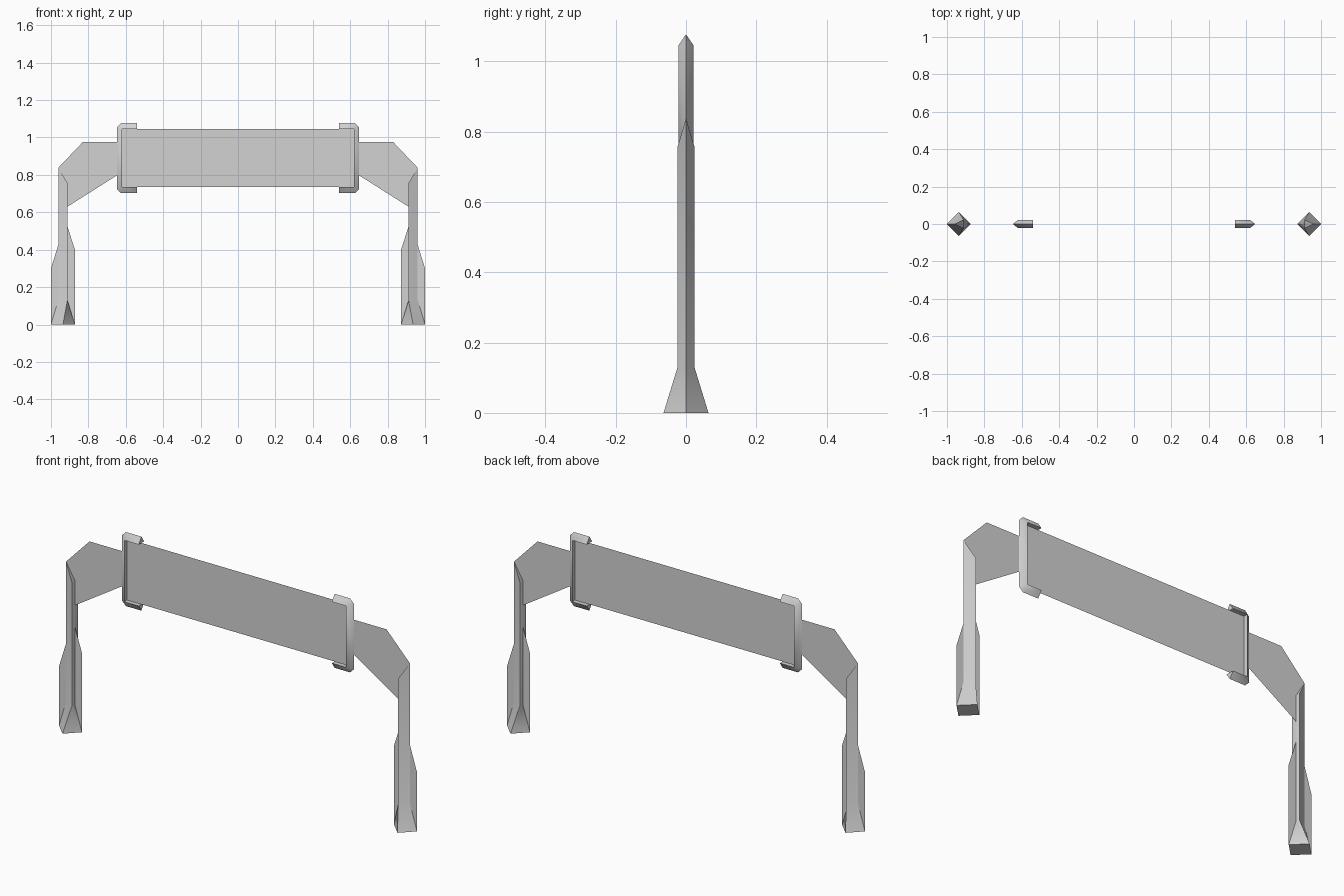
import bpy
import bmesh

if "Cube" in bpy.data.objects:
    bpy.data.objects.remove(bpy.data.objects["Cube"], do_unlink=True)

grey = bpy.data.materials.new("light_grey")
grey.use_nodes = True
COLOUR = (0.65, 0.65, 0.65, 1)
grey.diffuse_color = COLOUR
grey.node_tree.nodes["Principled BSDF"].inputs["Base Color"].default_value = COLOUR


def finish(name, bm, smooth=True):
    bmesh.ops.recalc_face_normals(bm, faces=bm.faces)
    mesh = bpy.data.meshes.new(name)
    bm.to_mesh(mesh)
    bm.free()
    mesh.materials.append(grey)
    obj = bpy.data.objects.new(name, mesh)
    bpy.context.collection.objects.link(obj)
    if smooth:
        bpy.ops.object.select_all(action="DESELECT")
        obj.select_set(True)
        bpy.context.view_layer.objects.active = obj
        bpy.ops.object.shade_smooth_by_angle(angle=1.2)
    return obj


def sheet(name, outline, side=1):
    """Flat sheet in the middle plane from an x, z outline."""
    bm = bmesh.new()
    bm.faces.new([bm.verts.new((side * x, 0, z)) for x, z in outline])
    finish(name, bm, smooth=False)


def loft(name, rings, side):
    """Closed solid through a series of equal sections."""
    bm = bmesh.new()
    loops = [[bm.verts.new((side * x, y, z)) for x, y, z in ring] for ring in rings]
    count = len(loops[0])
    for a, b in zip(loops, loops[1:]):
        for i in range(count):
            j = (i + 1) % count
            bm.faces.new((a[i], a[j], b[j], b[i]))
    bm.faces.new(loops[0])
    bm.faces.new(loops[-1])
    bmesh.ops.remove_doubles(bm, verts=bm.verts, dist=0.0005)
    finish(name, bm)


# Central banner panel
sheet("banner_panel", [(-0.62, 0.735), (0.62, 0.735), (0.62, 1.045), (-0.62, 1.045)])

# Post sections: wedge pointing outward above, diamond foot below
OUT, IN, HALF = 0.961, 0.912, 0.024
FOOT, MID = 0.064, 0.936


def wedge(outer_z, inner_z):
    return [(OUT, 0, outer_z), (IN, HALF, inner_z), (IN, 0, inner_z), (IN, -HALF, inner_z)]


foot = [(MID + FOOT, 0, 0), (MID, FOOT, 0), (MID - FOOT, 0, 0), (MID, -FOOT, 0)]

# Clamp path: inner corners doubled to meet the chamfered outer ridge
inner = [(0.54, 1.045), (0.62, 1.045), (0.62, 1.045),
         (0.62, 0.735), (0.62, 0.735), (0.54, 0.735)]
ridge = [(0.54, 1.077), (0.626, 1.077), (0.648, 1.055),
         (0.648, 0.725), (0.626, 0.703), (0.54, 0.703)]
clamp = [[(ix, -0.022, iz), (rx, 0, rz), (ix, 0.022, iz)]
         for (ix, iz), (rx, rz) in zip(inner, ridge)]

for label, side in (("left", 1), ("right", -1)):
    loft(label + "_post", [foot, wedge(0.13, 0.13), wedge(0.838, 0.757)], side)
    loft(label + "_clamp", clamp, side)
    # Gusset between post and clamp
    sheet(label + "_gusset", [(IN, 0.63), (IN, 0.757), (OUT, 0.838), (0.83, 0.975),
                              (0.648, 0.975), (0.648, 0.797)], side)
    # Stiffening fins at the foot
    sheet(label + "_outer_fin", [(1.0, 0), (1.0, 0.30), (OUT, 0.425), (OUT, 0.13)], side)
    sheet(label + "_inner_fin", [(0.872, 0), (0.872, 0.40), (IN, 0.525), (IN, 0.13)], side)
